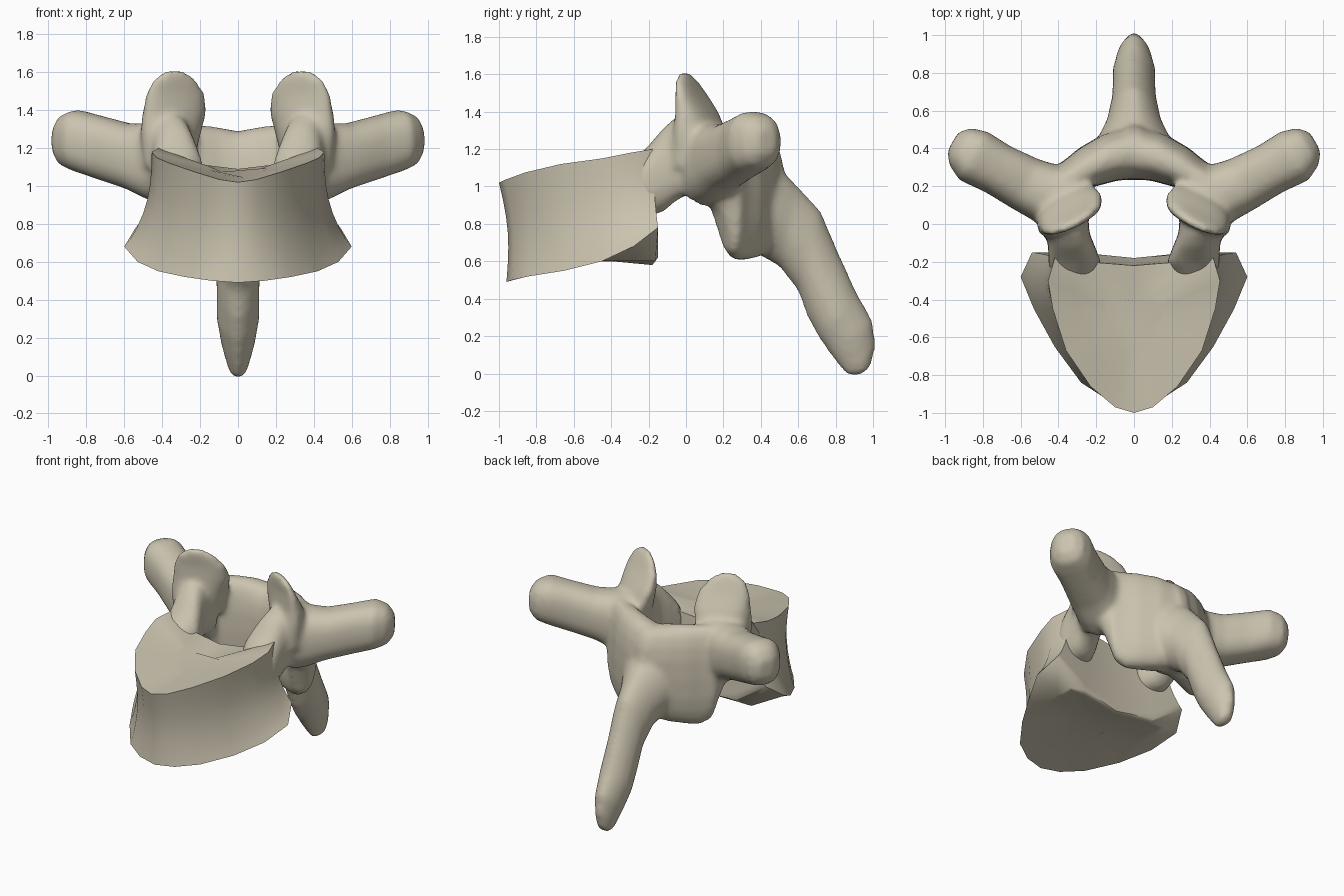
import bpy
import bmesh
import math
from mathutils import Vector

cube = bpy.data.objects.get("Cube")
if cube:
    bpy.data.objects.remove(cube, do_unlink=True)

bone = bpy.data.materials.new("bone beige")
bone.use_nodes = True
COLOUR = (0.60, 0.55, 0.43, 1)
bone.diffuse_color = COLOUR
bone.node_tree.nodes["Principled BSDF"].inputs["Base Color"].default_value = COLOUR


def loft(bm, rings):
    """Skin closed rings of points and cap both ends."""
    rows = [[bm.verts.new(p) for p in ring] for ring in rings]
    n = len(rows[0])
    for a, b in zip(rows, rows[1:]):
        for i in range(n):
            j = (i + 1) % n
            bm.faces.new((a[i], a[j], b[j], b[i]))
    bm.faces.new(rows[0][::-1])
    bm.faces.new(rows[-1])


def oval(centre, u, v, power=0.8, sides=20):
    """Rounded section spanned by the half axes u and v."""
    def soft(t):
        return math.copysign(abs(t) ** power, t)
    c, u, v = Vector(centre), Vector(u), Vector(v)
    angles = [math.tau * i / sides for i in range(sides)]
    return [c + u * soft(math.cos(a)) + v * soft(math.sin(a)) for a in angles]


def make_object(name, bm):
    bmesh.ops.recalc_face_normals(bm, faces=bm.faces)
    mesh = bpy.data.meshes.new(name)
    bm.to_mesh(mesh)
    bm.free()
    mesh.materials.append(bone)
    obj = bpy.data.objects.new(name, mesh)
    bpy.context.collection.objects.link(obj)
    return obj


def mirrored(half):
    """Close a half outline that starts and ends on the middle plane."""
    left = [Vector(p) for p in half]
    return left + [Vector((-p.x, p.y, p.z)) for p in left[-2:0:-1]]


# Vertebral body: heart-shaped rims, a pinched waist and dished ends
top = mirrored([(0, -1, 1.02), (.1, -.97, 1.035), (.23, -.86, 1.075),
                (.36, -.67, 1.12), (.43, -.45, 1.15), (.455, -.3, 1.18),
                (.42, -.18, 1.2), (.25, -.2, 1.12), (0, -.22, 1.09)])
bottom = mirrored([(0, -.96, .49), (.14, -.93, .5), (.28, -.84, .52),
                   (.42, -.65, .55), (.53, -.45, .6), (.6, -.28, .68),
                   (.54, -.15, .78), (.3, -.15, .62), (0, -.18, .58)])


def waist(t):
    pinch = math.sin(math.pi * t)
    ring = []
    for low, high in zip(bottom, top):
        p = low.lerp(high, t)
        p.x = (low.x + (high.x - low.x) * t ** .75) * (1 - .07 * pinch)
        p.y += .04 * pinch * (-.3 - p.y)
        ring.append(p)
    return ring


def dish(rim, z, inward):
    centre = Vector((0, -.5, z))
    return [[p.lerp(centre, k) + Vector((0, 0, inward * k)) for p in rim]
            for k in (.04, .12, .3, .65)]


# The underside is narrower than the flared rim, leaving a facet at each side
sole = [Vector((max(-.43, min(.43, p.x)), p.y, min(p.z, .6))) for p in bottom]

bm = bmesh.new()
walls = [waist(t) for t in (0, .08, .2, .35, .5, .65, .82, .94, 1)]
loft(bm, dish(sole, .56, .05)[::-1] + walls + dish(top, 1.08, -.03))
body = make_object("vertebral_body", bm)
bpy.ops.object.select_all(action="DESELECT")
body.select_set(True)
bpy.context.view_layer.objects.active = body
bpy.ops.object.shade_smooth_by_angle(angle=math.radians(55))

# Neural arch: overlapping lofts, mirrored and fused
bm = bmesh.new()

# Pedicle rising from the body to the arch
pedicle = [(.33, -.3, 1, .1, .12), (.315, -.2, 1.03, .14, .19),
           (.33, -.12, 1.09, .125, .225), (.35, -.05, 1.15, .115, .225),
           (.365, .02, 1.17, .125, .21), (.37, .12, 1.14, .14, .2)]
loft(bm, [oval((x, y, z), (w, 0, 0), (0, 0, h)) for x, y, z, w, h in pedicle])

# Superior articular process, its inner end swept back to the lamina
superior = [(.37, .07, 1.1, .13, .13), (.355, .075, 1.28, .16, .12),
            (.335, .06, 1.39, .17, .085), (.33, .03, 1.49, .155, .05),
            (.335, .005, 1.56, .115, .035), (.335, -.01, 1.61, .05, .02)]
loft(bm, [oval((x, y, z), (w, -w * .42, 0), (0, d, 0))
          for x, y, z, w, d in superior])

# Transverse process with a knobbed end
transverse = [(.35, .12, 1.12, .19, .23), (.46, .165, 1.13, .165, .205),
              (.57, .21, 1.155, .15, .175),
              (.72, .29, 1.2, .14, .17), (.85, .36, 1.24, .15, .165),
              (.92, .41, 1.24, .115, .135), (.96, .435, 1.24, .06, .07)]
loft(bm, [oval((x, y, z), (-w * .5, w * .86, 0), (0, 0, h))
          for x, y, z, w, h in transverse])

# Lamina curving from the side to the middle, low at the inferior facets
lamina = [(.38, .07, 1.15, 0, .12, .19), (.38, .16, 1.08, 28, .11, .22),
          (.36, .23, .99, 40, .1, .34), (.3, .265, .965, 48, .1, .36),
          (.23, .305, .965, 57, .115, .36),
          (.12, .355, .965, 72, .13, .35), (-.03, .385, .965, 90, .15, .32)]
rings = []
for x, y, z, turn, thick, height in lamina:
    a = math.radians(turn)
    rings.append(oval((x, y, z), (thick * math.cos(a), thick * math.sin(a), 0),
                      (0, 0, height), .8))
loft(bm, rings)

# Spinous process: upper edge, lower edge and half width along its length,
# flaring forward into the lamina
spine = [(.33, 1.27, .24, .68, .31), (.42, 1.18, .32, .65, .25),
         (.5, 1.1, .4, .63, .195), (.6, 1, .5, .57, .145),
         (.72, .87, .6, .44, .12), (.81, .66, .65, .3, .115),
         (.91, .44, .71, .19, .115), (1, .28, .79, .075, .09),
         (1.015, .14, .86, -.01, .058), (.985, .03, .92, -.013, .04)]
rings = []
for ty, tz, by, bz, w in spine:
    upper, lower = Vector((0, ty, tz)), Vector((0, by, bz))
    rings.append(oval((upper + lower) / 2, (w, 0, 0), (upper - lower) / 2, 1.15))
loft(bm, rings)

arch = make_object("neural_arch", bm)
mirror = arch.modifiers.new("mirror", "MIRROR")
mirror.use_mirror_merge = False
fuse = arch.modifiers.new("fuse", "REMESH")
fuse.mode = "VOXEL"
fuse.voxel_size = .018
fuse.use_smooth_shade = True
soften = arch.modifiers.new("soften", "SMOOTH")
soften.factor = .5
soften.iterations = 10
